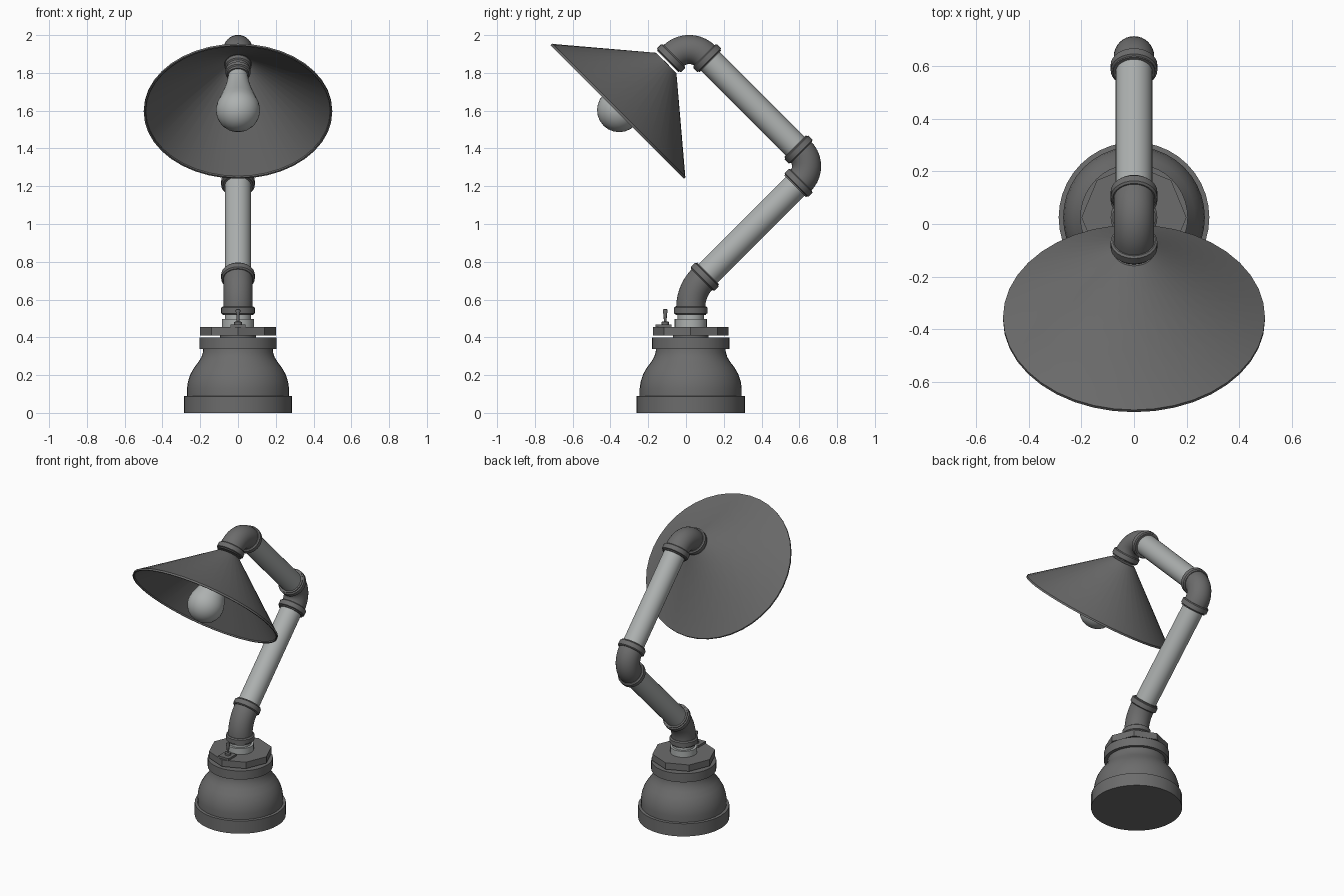
import bpy, bmesh, math
from mathutils import Vector

if "Cube" in bpy.data.objects:
    bpy.data.objects.remove(bpy.data.objects["Cube"])


def material(name, rgb):
    m = bpy.data.materials.new(name)
    m.diffuse_color = (*rgb, 1)
    m.use_nodes = True
    m.node_tree.nodes["Principled BSDF"].inputs["Base Color"].default_value = m.diffuse_color
    return m


IRON = material("dark iron", (0.15, 0.15, 0.15))
STEEL = material("pale steel", (0.42, 0.44, 0.435))
GLASS = material("bulb glass", (0.42, 0.44, 0.435))


def finish(bm, name, mat, angle=35):
    bmesh.ops.remove_doubles(bm, verts=bm.verts, dist=1e-5)
    bmesh.ops.recalc_face_normals(bm, faces=bm.faces)
    me = bpy.data.meshes.new(name)
    bm.to_mesh(me)
    bm.free()
    ob = bpy.data.objects.new(name, me)
    bpy.context.collection.objects.link(ob)
    me.materials.append(mat)
    bpy.ops.object.select_all(action='DESELECT')
    ob.select_set(True)
    bpy.context.view_layer.objects.active = ob
    bpy.ops.object.shade_smooth_by_angle(angle=math.radians(angle))
    return ob


def skin(bm, rings):
    for a, b in zip(rings, rings[1:]):
        n = len(a)
        for i in range(n):
            j = (i + 1) % n
            bm.faces.new((a[i], a[j], b[j], b[i]))


def ring(bm, centre, axis, r, n):
    side = Vector((1, 0, 0))
    up = axis.cross(side)
    return [bm.verts.new(centre + (side * math.cos(t) + up * math.sin(t)) * r)
            for t in (2 * math.pi * i / n for i in range(n))]


def lathe(name, mat, origin, axis, profile, n=32, angle=35):
    """Spin (radius, distance) pairs about an axis lying in the x = 0 plane."""
    bm = bmesh.new()
    axis = axis.normalized()
    skin(bm, [ring(bm, origin + axis * h, axis, max(r, 1e-6), n) for r, h in profile])
    bmesh.ops.dissolve_degenerate(bm, dist=1e-5, edges=bm.edges)
    return finish(bm, name, mat, angle)


def solid(r, h0, h1):
    return [(0, h0), (r, h0), (r, h1), (0, h1)]


def P(y, z):
    return Vector((0, y, z))


UP = P(0, 1)
BACK_UP = P(1, 1).normalized()
FRONT_UP = P(-1, 1).normalized()
FRONT_DOWN = P(-1, -1).normalized()
CY = 0.025
BASE = P(CY, 0)

# Base: foot ring, bell body and top collar
lathe("base_bell", IRON, BASE, UP, [
    (0, 0), (0.287, 0), (0.287, 0.088), (0.27, 0.09), (0.27, 0.13), (0.265, 0.165),
    (0.252, 0.205), (0.232, 0.24), (0.209, 0.27), (0.194, 0.295), (0.186, 0.32),
    (0.184, 0.338), (0.205, 0.338), (0.205, 0.398), (0, 0.398)], 40)
lathe("plug_thread", IRON, BASE, UP, solid(0.095, 0.39, 0.42))
lathe("octagon_plug", IRON, BASE, UP, solid(0.2, 0.41, 0.455), 8, 20)

# Neck
lathe("neck_nipple", STEEL, BASE, UP,
      [(0, 0.45), (0.085, 0.45), (0.085, 0.497), (0.07, 0.497), (0.07, 0.56), (0, 0.56)])

# Toggle switch on the plug
bm = bmesh.new()
bmesh.ops.create_cube(bm, size=1)
for v in bm.verts:
    v.co = Vector((v.co.x * 0.08, v.co.y * 0.085 - 0.118, v.co.z * 0.015 + 0.461))
finish(bm, "switch_plate", IRON)
lathe("switch_lever", IRON, P(-0.11, 0), UP, [
    (0, 0.465), (0.02, 0.465), (0.02, 0.482), (0.007, 0.484), (0.009, 0.52),
    (0.013, 0.538), (0.011, 0.548), (0, 0.551)], 12)


def elbow(name, corner, d_in, d_out, t, r=0.077, steps=10):
    """Curved pipe fitting around a corner, with a collar at both ends."""
    turn = d_in.angle(d_out)
    radius = t / math.tan(turn / 2)
    inward = (d_out - d_in * d_in.dot(d_out)).normalized()
    start = corner - d_in * t
    bm = bmesh.new()
    rings = []
    for i in range(steps + 1):
        a = turn * i / steps
        c = start + d_in * radius * math.sin(a) + inward * radius * (1 - math.cos(a))
        rings.append(ring(bm, c, d_in * math.cos(a) + inward * math.sin(a), r, 32))
    skin(bm, rings)
    bm.faces.new(rings[0])
    bm.faces.new(rings[-1])
    finish(bm, name, IRON)
    for tag, d in (("start", -d_in), ("end", d_out)):
        lathe(f"{name}_collar_{tag}", IRON, corner + d * t, d, [
            (0, -0.006), (0.081, -0.006), (0.089, 0), (0.089, 0.03),
            (0.081, 0.034), (0.081, 0.04), (0, 0.04)])


def pipe(name, a, b):
    d = b - a
    lathe(name, STEEL, a, d, solid(0.07, 0, d.length))


# Jointed arm
LOW, MID, TOP = P(CY, 0.647), P(0.684, 1.306), P(0.0165, 1.9735)
elbow("lower_elbow", LOW, UP, BACK_UP, 0.09)
elbow("middle_elbow", MID, BACK_UP, FRONT_UP, 0.11)
elbow("upper_elbow", TOP, FRONT_UP, FRONT_DOWN, 0.12)
pipe("lower_pipe", LOW + BACK_UP * 0.09, MID - BACK_UP * 0.11)
pipe("upper_pipe", MID + FRONT_UP * 0.11, TOP - FRONT_UP * 0.12)

# Thin conical shade with a small rolled rim
HEAD = P(-0.105, 1.852)
lathe("shade", IRON, HEAD, FRONT_DOWN, [
    (0.0, -0.002), (0.077, 0), (0.495, 0.352), (0.499, 0.354), (0.499, 0.366),
    (0.49, 0.366), (0.488, 0.358), (0.072, 0.008), (0, 0.008)], 40)

# Ribbed socket and pear-shaped bulb
lathe("socket", IRON, HEAD, FRONT_DOWN, [
    (0, 0), (0.068, 0), (0.068, 0.03), (0.06, 0.035), (0.06, 0.05), (0.066, 0.055),
    (0.066, 0.075), (0.058, 0.08), (0.058, 0.095), (0, 0.095)])
R, S = 0.117, 0.352
lathe("bulb", GLASS, HEAD, FRONT_DOWN,
      [(0, 0.085), (0.05, 0.085), (0.054, 0.12), (0.064, 0.17), (0.08, 0.225), (0.098, 0.28)]
      + [(R * math.cos(a), S + R * math.sin(a))
         for a in (math.radians(d) for d in range(-15, 91, 15))], 32, 60)
